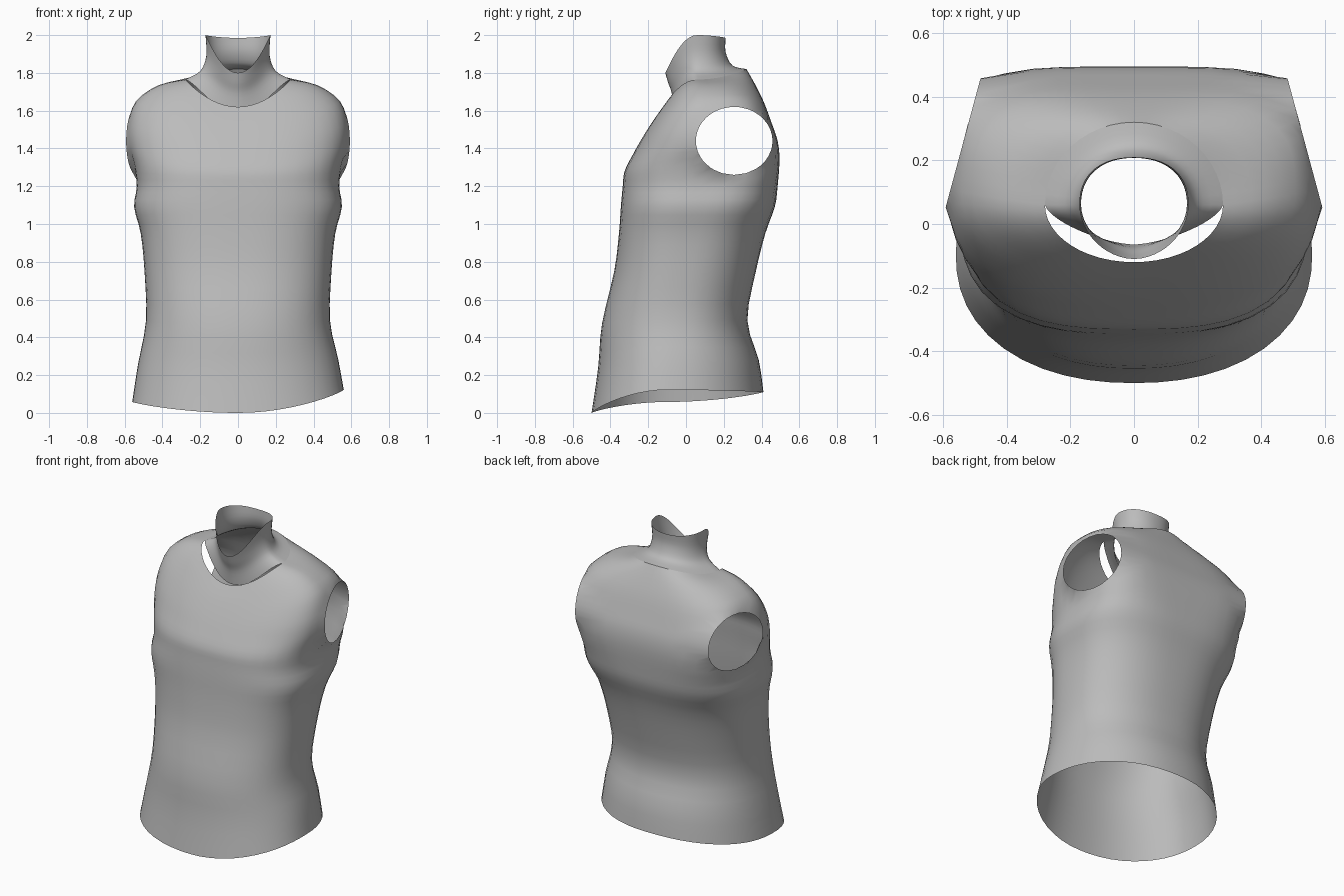
import bpy, bmesh, math

cube = bpy.data.objects.get("Cube")
if cube:
    bpy.data.objects.remove(cube, do_unlink=True)

SEGMENTS = 48

# One flat colour for the whole bust
grey = bpy.data.materials.new("plain grey")
grey.use_nodes = True
colour = (0.5, 0.5, 0.5, 1)
grey.diffuse_color = colour
grey.node_tree.nodes["Principled BSDF"].inputs["Base Color"].default_value = colour


def smooth_rows(rows, steps):
    """Catmull-Rom interpolation between key cross-sections."""
    result = []
    for i in range(len(rows) - 1):
        p0, p1 = rows[max(i - 1, 0)], rows[i]
        p2, p3 = rows[i + 1], rows[min(i + 2, len(rows) - 1)]
        for s in range(steps):
            t = s / steps
            result.append([
                b + 0.5 * t * (c - a + t * (2 * a - 5 * b + 4 * c - d + t * (3 * (b - c) + d - a)))
                for a, b, c, d in zip(p0, p1, p2, p3)])
    result.append(rows[-1])
    return result


def ring_point(row, angle, hem_tilt):
    """Point on a tilted section whose front and back are separate superellipses."""
    z_front, z_side, z_back, y_front, y_mid, y_back, half, n_front, n_back = row
    s, c = math.sin(angle), -math.cos(angle)
    n, y_end, z_end = (n_back, y_back, z_back) if c > 0 else (n_front, y_front, z_front)
    r = (abs(s) ** n + abs(c) ** n) ** (-1 / n)
    x = half * s * r
    y = y_mid + abs(y_end - y_mid) * c * r
    z = z_side + (z_end - z_side) * c * c
    z += hem_tilt * s * abs(s) * max(0, 1 - z_side / 0.45)
    return x, y, z


def loft(rows, steps, hem_tilt=0):
    """Open tube skinned through the sections, from bottom to top."""
    bm = bmesh.new()
    rings = [[bm.verts.new(ring_point(row, math.tau * j / SEGMENTS, hem_tilt))
              for j in range(SEGMENTS)] for row in smooth_rows(rows, steps)]
    for low, high in zip(rings, rings[1:]):
        for j in range(SEGMENTS):
            k = (j + 1) % SEGMENTS
            bm.faces.new((low[j], low[k], high[k], high[j]))
    return bm


def cut_armholes(bm):
    """Open an oval on each side and pull its border onto a clean rim."""
    mid_y, mid_z, rad_y, rad_z = 0.255, 1.44, 0.203, 0.18

    def oval(p):
        return math.hypot((p.y - mid_y) / rad_y, (p.z - mid_z) / rad_z)

    inside = [f for f in bm.faces
              if abs(f.calc_center_median().x) > 0.38 and oval(f.calc_center_median()) < 1]
    border = {v for f in inside for v in f.verts}
    bmesh.ops.delete(bm, geom=inside, context='FACES')
    for v in border:
        if v.is_valid:
            k = oval(v.co)
            v.co.y = mid_y + (v.co.y - mid_y) / k
            v.co.z = mid_z + (v.co.z - mid_z) / k
            v.co.x = math.copysign(0.59 - 0.27 * (v.co.y - 0.06), v.co.x)


def finish(name, bm):
    mesh = bpy.data.meshes.new(name)
    bm.to_mesh(mesh)
    bm.free()
    mesh.materials.append(grey)
    obj = bpy.data.objects.new(name, mesh)
    bpy.context.collection.objects.link(obj)
    bpy.ops.object.select_all(action='DESELECT')
    obj.select_set(True)
    bpy.context.view_layer.objects.active = obj
    bpy.ops.object.shade_smooth_by_angle(angle=math.radians(50))


# Section columns: z front/side/back, y front/middle/back, half width, front/back squareness
torso_rows = [
    (0.00, 0.09, 0.11, -0.50, -0.10, 0.41, 0.56, 2.2, 2.2),
    (0.24, 0.27, 0.28, -0.465, -0.08, 0.385, 0.53, 2.2, 2.2),
    (0.47, 0.49, 0.49, -0.445, -0.06, 0.325, 0.487, 2.3, 2.3),
    (0.75, 0.75, 0.75, -0.38, -0.02, 0.37, 0.495, 2.5, 2.4),
    (0.95, 0.95, 0.95, -0.355, 0.02, 0.42, 0.515, 2.7, 2.6),
    (1.09, 1.09, 1.09, -0.345, 0.05, 0.47, 0.55, 2.8, 3),
    (1.20, 1.20, 1.20, -0.335, 0.08, 0.485, 0.536, 2.9, 3.6),
    (1.28, 1.31, 1.34, -0.325, 0.09, 0.495, 0.55, 2.8, 4.5),
    (1.37, 1.42, 1.44, -0.28, 0.10, 0.485, 0.58, 2.6, 5),
    (1.45, 1.53, 1.53, -0.235, 0.10, 0.455, 0.58, 2.5, 4.5),
    (1.53, 1.65, 1.65, -0.185, 0.10, 0.41, 0.54, 2.3, 3.5),
    (1.58, 1.735, 1.75, -0.15, 0.08, 0.36, 0.42, 2.1, 2.6),
    (1.62, 1.765, 1.82, -0.12, 0.06, 0.32, 0.28, 2, 2),
]
torso = loft(torso_rows, 3, hem_tilt=0.04)
cut_armholes(torso)
finish("torso", torso)

# Neck: flared base tucked behind the collar, dipping open front
neck_rows = [
    (1.60, 1.765, 1.82, -0.065, 0.06, 0.32, 0.28, 1.5, 2),
    (1.69, 1.81, 1.84, -0.075, 0.06, 0.245, 0.2, 1.6, 2),
    (1.75, 1.89, 1.91, -0.095, 0.06, 0.21, 0.168, 1.8, 2.2),
    (1.80, 2.00, 1.985, -0.11, 0.06, 0.21, 0.172, 1.9, 2.3),
]
finish("neck", loft(neck_rows, 4))
